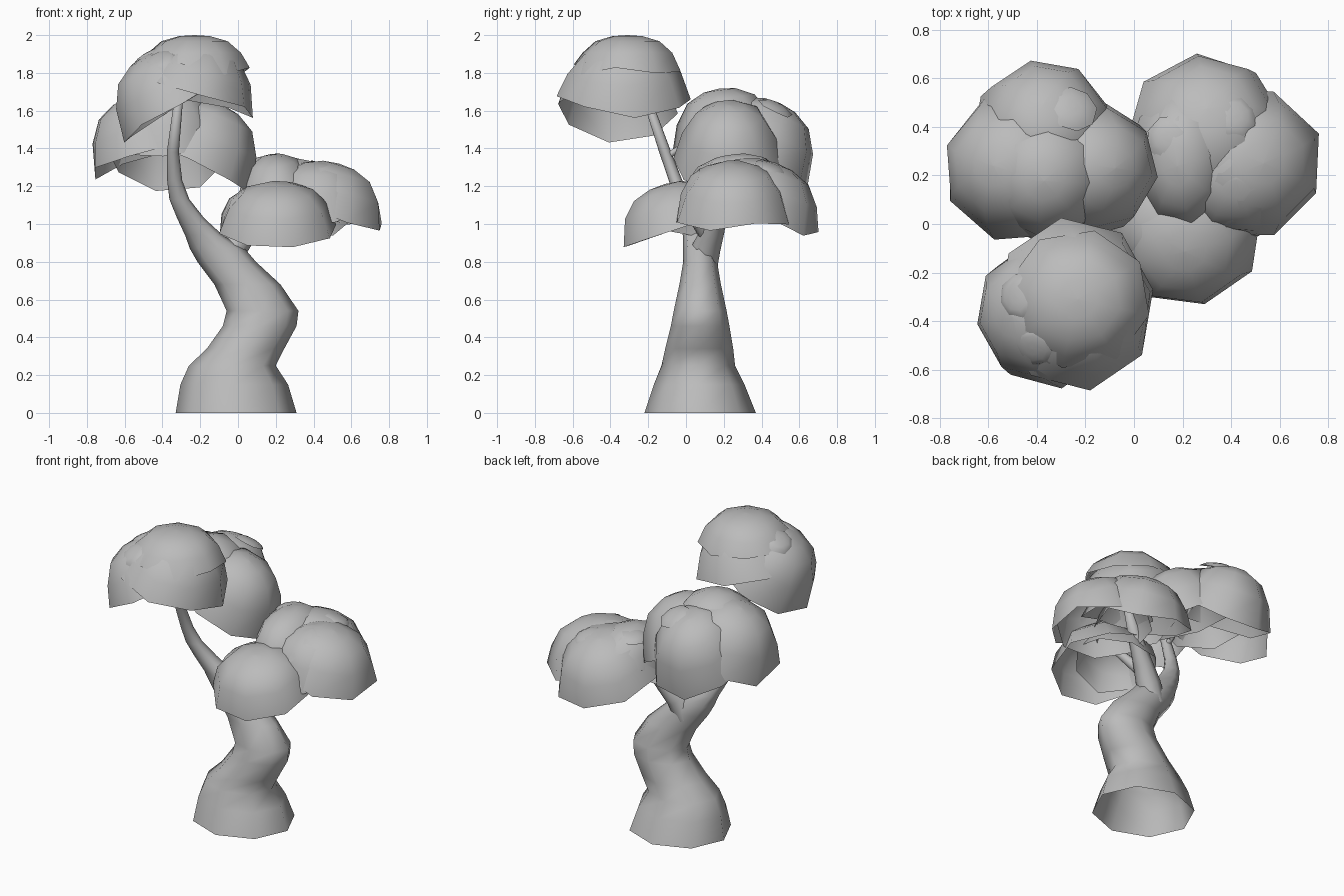
import bpy, bmesh, math, random
from mathutils import Vector, Matrix, Euler

random.seed(4)
if "Cube" in bpy.data.objects:
    bpy.data.objects.remove(bpy.data.objects["Cube"])

grey = bpy.data.materials.new("plain grey")
grey.use_nodes = True
COLOUR = (0.5, 0.5, 0.5, 1)
grey.diffuse_color = COLOUR
grey.node_tree.nodes["Principled BSDF"].inputs["Base Color"].default_value = COLOUR
SIDES = 8


def loft(name, rings):
    """Skin a list of rings, each a list of points, and close the last."""
    bm = bmesh.new()
    loops = [[bm.verts.new(p) for p in ring] for ring in rings]
    for low, high in zip(loops, loops[1:]):
        for i in range(SIDES):
            j = (i + 1) % SIDES
            bm.faces.new((low[i], low[j], high[j], high[i]))
    bm.faces.new(loops[-1])
    mesh = bpy.data.meshes.new(name)
    bm.to_mesh(mesh)
    bm.free()
    mesh.materials.append(grey)
    for face in mesh.polygons:
        face.use_smooth = True
    bpy.context.collection.objects.link(bpy.data.objects.new(name, mesh))


def circle(rx, ry, z=0.0, turn=0.0):
    return [Vector((rx * math.cos(a), ry * math.sin(a), z))
            for a in (turn + math.tau * i / SIDES for i in range(SIDES))]


def bough(name, path):
    """Tapering tube along x, y, z, radius points."""
    pts = [Vector(p[:3]) for p in path]
    rings = []
    for i, p in enumerate(pts):
        along = pts[min(i + 1, len(pts) - 1)] - pts[max(i - 1, 0)]
        turn = Vector((0, 0, 1)).rotation_difference(along).to_matrix()
        rings.append([p + turn @ c for c in circle(path[i][3], path[i][3])])
    loft(name, rings)


# Flared dome profile: share of radius, share of height
PROFILE = [(1, 0), (0.84, 0.48), (0.6, 0.82), (0.28, 0.97), (0.01, 1)]


def dome(name, centre, rx, ry, height, tilt_x=0, tilt_y=0, ragged=0.035):
    """Thin open leaf shell with an uneven rim."""
    pose = Matrix.Translation(centre) @ Euler(
        (math.radians(tilt_x), math.radians(tilt_y), 0)).to_matrix().to_4x4()
    twist = random.uniform(0, 0.7)
    rings = [circle(rx * r, ry * r, height * h, twist) for r, h in PROFILE]
    for p in rings[0]:
        p.z += random.uniform(-ragged, ragged)
    loft(name, [[pose @ p for p in ring] for ring in rings])


# Trunk winding up into the tall bough: x, y, z, radius x, radius y
trunk = [(-0.01, 0.075, 0, 0.32, 0.295), (-0.02, 0.07, 0.15, 0.285, 0.24),
         (-0.03, 0.065, 0.25, 0.23, 0.195), (0.04, 0.07, 0.34, 0.205, 0.18),
         (0.115, 0.075, 0.46, 0.195, 0.155), (0.13, 0.075, 0.54, 0.19, 0.14),
         (0.05, 0.075, 0.68, 0.175, 0.11), (-0.06, 0.075, 0.8, 0.155, 0.09),
         (-0.11, 0.07, 0.87, 0.145, 0.085), (-0.18, 0.055, 0.94, 0.1, 0.072),
         (-0.25, 0.02, 1.03, 0.072, 0.06), (-0.31, -0.02, 1.13, 0.053, 0.045),
         (-0.335, -0.055, 1.23, 0.04, 0.036), (-0.345, -0.11, 1.38, 0.032, 0.032),
         (-0.31, -0.22, 1.7, 0.022, 0.022)]
loft("trunk", [[Vector((x, y, z)) + c for c in circle(rx, ry)]
               for x, y, z, rx, ry in trunk])

# Side bough and twigs
bough("right_bough", [(-0.07, 0.08, 0.77, 0.085), (-0.02, 0.11, 0.88, 0.075),
                      (0.05, 0.145, 0.97, 0.06), (0.13, 0.18, 1.08, 0.045),
                      (0.25, 0.24, 1.24, 0.025)])
bough("front_twig", [(0.0, 0.12, 0.92, 0.04), (0.1, 0.04, 1.04, 0.03),
                     (0.18, -0.04, 1.15, 0.02)])
bough("back_twig", [(-0.34, -0.11, 1.35, 0.018), (-0.34, -0.02, 1.41, 0.016),
                    (-0.35, 0.17, 1.58, 0.014)])

# Leaf clusters: centre, radius x, radius y, height, tilt x, tilt y
clusters = {
    "top_leaves": [((-0.24, -0.33, 1.67), 0.34, 0.36, 0.29, 0, 14),
                   ((-0.34, -0.36, 1.61), 0.32, 0.32, 0.32, 4, -30),
                   ((-0.23, -0.31, 1.82), 0.3, 0.29, 0.18, 0, 0)],
    "back_right_side_leaves": [((-0.47, 0.24, 1.37), 0.33, 0.32, 0.32, 0, -20),
                               ((-0.22, 0.23, 1.32), 0.33, 0.3, 0.34, 0, 25),
                               ((-0.37, 0.36, 1.34), 0.31, 0.33, 0.33, -25, 0),
                               ((-0.37, 0.22, 1.41), 0.3, 0.3, 0.31, 8, 0)],
    "back_left_side_leaves": [((0.46, 0.25, 1.06), 0.33, 0.32, 0.27, 0, 16),
                              ((0.3, 0.38, 1.06), 0.33, 0.34, 0.28, -20, 0),
                              ((0.21, 0.27, 1.14), 0.22, 0.31, 0.23, 8, -8),
                              ((0.42, 0.22, 1.07), 0.3, 0.29, 0.26, 8, 0)],
    "front_leaves": [((0.21, -0.05, 0.99), 0.32, 0.31, 0.23, 16, 0),
                     ((0.14, 0.0, 1.0), 0.26, 0.26, 0.21, 5, -14)],
}
for name, shells in clusters.items():
    for shell in shells:
        dome(name, *shell)

# Small leaf tufts standing off the crowns
tufts = [((-0.47, -0.3, 1.88), -5, -30), ((-0.41, -0.5, 1.86), 30, -22),
         ((-0.25, 0.47, 1.61), -25, 15), ((0.41, 0.44, 1.29), -18, 14),
         ((0.15, 0.35, 1.33), -5, -8)]
for centre, tilt_x, tilt_y in tufts:
    dome("leaf_tuft", centre, 0.1, 0.1, 0.03, tilt_x, tilt_y, 0.01)
